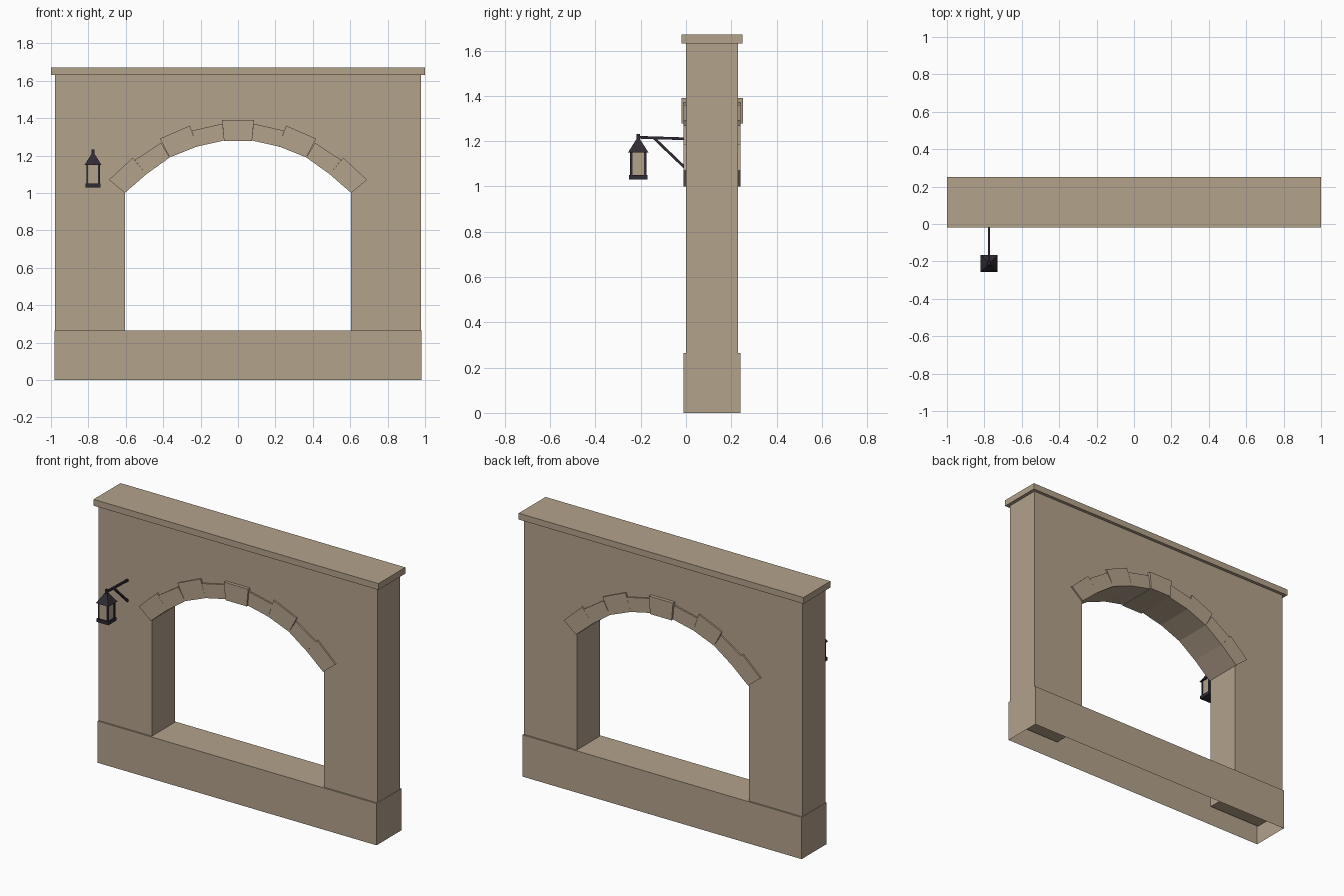
import bpy, bmesh
from mathutils import Vector

if "Cube" in bpy.data.objects:
    bpy.data.objects.remove(bpy.data.objects["Cube"], do_unlink=True)


def material(name, rgb):
    m = bpy.data.materials.new(name)
    m.use_nodes = True
    m.diffuse_color = (*rgb, 1)
    m.node_tree.nodes["Principled BSDF"].inputs["Base Color"].default_value = (*rgb, 1)
    return m


STONE = material("tan stone", (0.45, 0.36, 0.26))
IRON = material("dark iron", (0.03, 0.024, 0.034))


def finish(name, bm, mat):
    bmesh.ops.recalc_face_normals(bm, faces=bm.faces)
    mesh = bpy.data.meshes.new(name)
    bm.to_mesh(mesh)
    bm.free()
    mesh.materials.append(mat)
    ob = bpy.data.objects.new(name, mesh)
    bpy.context.collection.objects.link(ob)
    return ob


def prism(name, outline, y0, y1, mat):
    """Extrude an x-z outline from y0 to y1."""
    bm = bmesh.new()
    face = bm.faces.new([bm.verts.new((x, y0, z)) for x, z in outline])
    new = bmesh.ops.extrude_face_region(bm, geom=[face])["geom"]
    bmesh.ops.translate(bm, vec=(0, y1 - y0, 0),
                        verts=[v for v in new if isinstance(v, bmesh.types.BMVert)])
    return finish(name, bm, mat)


def box(name, lo, hi, mat, taper=1.0, open_bottom=False):
    """Box between two corners; taper narrows the top."""
    lo, hi = Vector(lo), Vector(hi)
    mid, size = (lo + hi) / 2, hi - lo
    bm = bmesh.new()
    bmesh.ops.create_cube(bm, size=1)
    for v in bm.verts:
        k = taper if v.co.z > 0 else 1
        v.co = mid + Vector((v.co.x * size.x * k, v.co.y * size.y * k, v.co.z * size.z))
    if open_bottom:
        low = [f for f in bm.faces if all(v.co.z < mid.z for v in f.verts)]
        bmesh.ops.delete(bm, geom=low, context='FACES_ONLY')
    return finish(name, bm, mat)


def bar(name, start, end, r, mat):
    """Square bar running in the y-z plane."""
    a, b = Vector(start), Vector(end)
    side = Vector((r, 0, 0))
    up = (b - a).normalized().cross(Vector((1, 0, 0))) * r
    bm = bmesh.new()
    rings = [[bm.verts.new(p + s * side + t * up)
              for s, t in ((-1, -1), (1, -1), (1, 1), (-1, 1))] for p in (a, b)]
    bm.faces.new(rings[0])
    bm.faces.new(rings[1])
    for i in range(4):
        j = (i + 1) % 4
        bm.faces.new((rings[0][i], rings[0][j], rings[1][j], rings[1][i]))
    return finish(name, bm, mat)


# Wall with arched opening; its feet sit inside the hollow plinth
DEPTH = 0.23
inner = [(0.605, 1.0), (0.49, 1.10), (0.365, 1.19), (0.22, 1.248), (0.075, 1.28)]
arch = inner + [(-x, z) for x, z in reversed(inner)]
wall = [(0.978, 0.12), (0.978, 1.63), (-0.978, 1.63), (-0.978, 0.12), (-0.605, 0.12)]
prism("arched_wall", wall + arch[::-1] + [(0.605, 0.12)], 0, DEPTH, STONE)
box("plinth", (-0.98, -0.01, 0), (0.98, 0.24, 0.265), STONE, open_bottom=True)
box("coping", (-1, -0.02, 1.63), (1, 0.25, 1.67), STONE)

# Arch stones on both faces, alternating in height, mirrored about the centre
outer = [((0.69, 1.07), (0.563, 1.188)), ((0.552, 1.176), (0.412, 1.268)),
         ((0.418, 1.29), (0.257, 1.36)), ((0.247, 1.333), (0.084, 1.37))]
for face, ya, yb in (("front", -0.01, 0), ("back", DEPTH, DEPTH + 0.01)):
    for i, (p, q) in enumerate(outer):
        block = [inner[i], p, q, inner[i + 1]]
        for side, s in (("left", 1), ("right", -1)):
            prism(f"{face}_{side}_arch_stone_{i + 1}", [(s * x, z) for x, z in block],
                  ya, yb, STONE)
keystone = [(-0.075, 1.278), (0.075, 1.278), (0.085, 1.39), (-0.085, 1.39)]
prism("keystone", keystone, -0.02, 0.252, STONE)

# Wall bracket
LX, LY = -0.775, -0.211
bar("bracket_arm", (LX, LY - 0.005, 1.217), (LX, 0, 1.21), 0.006, IRON)
bar("bracket_brace", (LX, -0.14, 1.212), (LX, 0, 1.078), 0.006, IRON)


def lantern_box(name, half, z0, z1, mat, taper=1.0, dx=0, dy=0):
    box(name, (LX + dx - half, LY + dy - half, z0), (LX + dx + half, LY + dy + half, z1),
        mat, taper)


# Lantern
lantern_box("lantern_base", 0.041, 1.03, 1.051, IRON)
lantern_box("lantern_panes", 0.032, 1.051, 1.152, STONE)
lantern_box("lantern_roof", 0.045, 1.15, 1.207, IRON, taper=0.2)
lantern_box("lantern_hanger", 0.007, 1.2, 1.232, IRON)
for sx in (-1, 1):
    for sy in (-1, 1):
        lantern_box(f"lantern_post_{sx}_{sy}", 0.005, 1.051, 1.152, IRON,
                    dx=sx * 0.031, dy=sy * 0.031)
